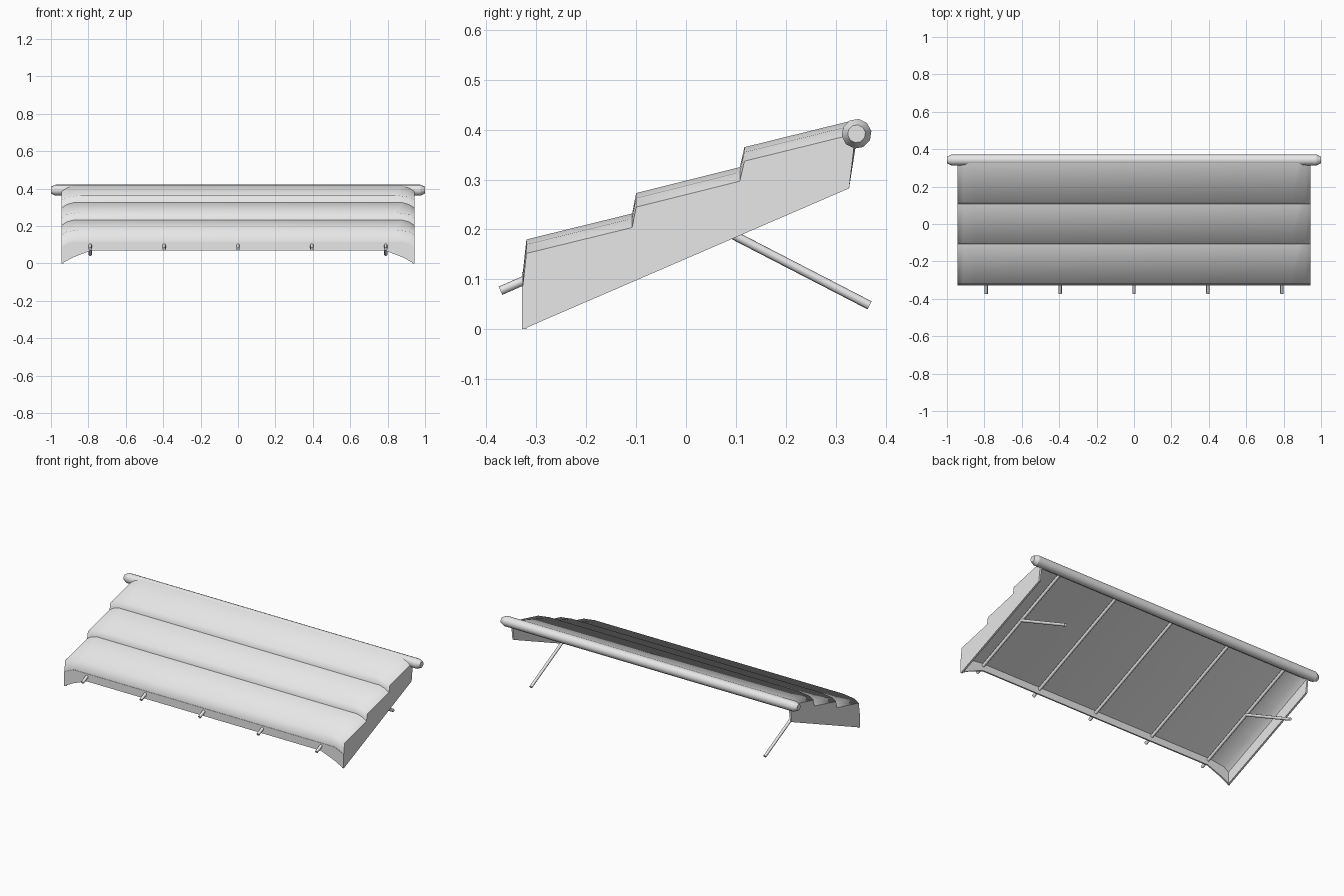
import bpy, bmesh
from mathutils import Vector

cube = bpy.data.objects.get("Cube")
if cube:
    bpy.data.objects.remove(cube)

grey = bpy.data.materials.new("light_grey")
grey.use_nodes = True
grey.diffuse_color = (0.8, 0.8, 0.8, 1)
grey.node_tree.nodes["Principled BSDF"].inputs["Base Color"].default_value = (0.8, 0.8, 0.8, 1)


def finish(bm, name, smooth=False):
    bmesh.ops.recalc_face_normals(bm, faces=bm.faces[:])
    for f in bm.faces:
        f.smooth = smooth and len(f.verts) == 4
    mesh = bpy.data.meshes.new(name)
    bm.to_mesh(mesh)
    bm.free()
    mesh.materials.append(grey)
    obj = bpy.data.objects.new(name, mesh)
    bpy.context.collection.objects.link(obj)
    return obj


def loft(name, rings, sides_sharp=(), rows_sharp=(), smooth=True):
    """Skin closed rings of points and cap both ends."""
    bm = bmesh.new()
    rows = [[bm.verts.new(p) for p in ring] for ring in rings]
    n = len(rows[0])
    for a, b in zip(rows, rows[1:]):
        for i in range(n):
            j = (i + 1) % n
            bm.faces.new((a[i], a[j], b[j], b[i]))
    bm.faces.new(rows[0])
    bm.faces.new(rows[-1])
    for r, row in enumerate(rows):
        for i in range(n):
            if r in rows_sharp or r in (0, len(rows) - 1):
                bm.edges.get((row[i], row[(i + 1) % n])).smooth = False
            if r and i in sides_sharp:
                bm.edges.get((rows[r - 1][i], row[i])).smooth = False
    return finish(bm, name, smooth)


def rod(name, start, end, radius, sides=8, tip=0.0, tip_radius=0.0):
    """Round bar between two points, with optional tapered tips."""
    start, end = Vector(start), Vector(end)
    axis = (end - start).normalized()
    side = axis.orthogonal().normalized()
    other = axis.cross(side)
    stations = [(start, radius), (end, radius)]
    if tip:
        stations = [(start, tip_radius), (start + axis * tip, radius),
                    (end - axis * tip, radius), (end, tip_radius)]
    from math import cos, sin, tau
    rings = [[c + (side * cos(tau * k / sides) + other * sin(tau * k / sides)) * r
              for k in range(sides)] for c, r in stations]
    return loft(name, rings, rows_sharp=range(len(rings)))


def pole_z(y):
    return 0.1 + 0.44 * (y + 0.32)


# Canopy: three overlapping panels with rounded ends, side walls and a flat underside
steps = [(-0.327, 0.115), (-0.32, 0.18), (-0.108, 0.232), (-0.1, 0.273),
         (0.108, 0.325), (0.117, 0.365), (0.34, 0.42)]
rings = []
for r, (y, top) in enumerate(steps):
    bend = 0.84 if r % 2 else 0.88
    low_y = min(y, 0.327)
    under, hem = pole_z(y) + 0.01, 0.432 * (low_y + 0.327)
    half = [(bend, y, top), (0.915, y, top - 0.01), (0.943, y, top - 0.028),
            (0.943, low_y, hem), (0.932, low_y, hem),
            (0.932, y, under - 0.035), (0.9, y, under - 0.012), (0.8, y, under)]
    rings.append([Vector(p) for p in half]
                 + [Vector((-x, py, z)) for x, py, z in reversed(half)])
corners = (2, 3, 4, 5, 10, 11, 12, 13)
loft("canopy", rings, corners, (2, 4))

# Front valance, dropping to the corners
outline = [(-0.943, 0.087, 0.0), (-0.88, 0.115, 0.033), (-0.79, 0.115, 0.068),
           (0.79, 0.115, 0.068), (0.88, 0.115, 0.033), (0.943, 0.087, 0.0)]
loft("front_valance", [[(x, -0.329, hi), (x, -0.329, lo), (x, -0.32, lo), (x, -0.32, hi)]
                       for x, hi, lo in outline], smooth=False)

# Rear tube with tapered ends
rod("rear_tube", (-1, 0.342, 0.392), (1, 0.342, 0.392), 0.03, 10, 0.025, 0.018)

# Supporting rafters under the canopy
for i in range(5):
    x = -0.79 + i * 0.395
    rod("rafter_%d" % (i + 1), (x, -0.372, pole_z(-0.372)), (x, 0.34, pole_z(0.34)), 0.009)

# Bracing struts on the outer rafters
for label, x in (("right", -0.79), ("left", 0.79)):
    rod("brace_" + label, (x, 0, 0.238), (x, 0.368, 0.048), 0.009)
